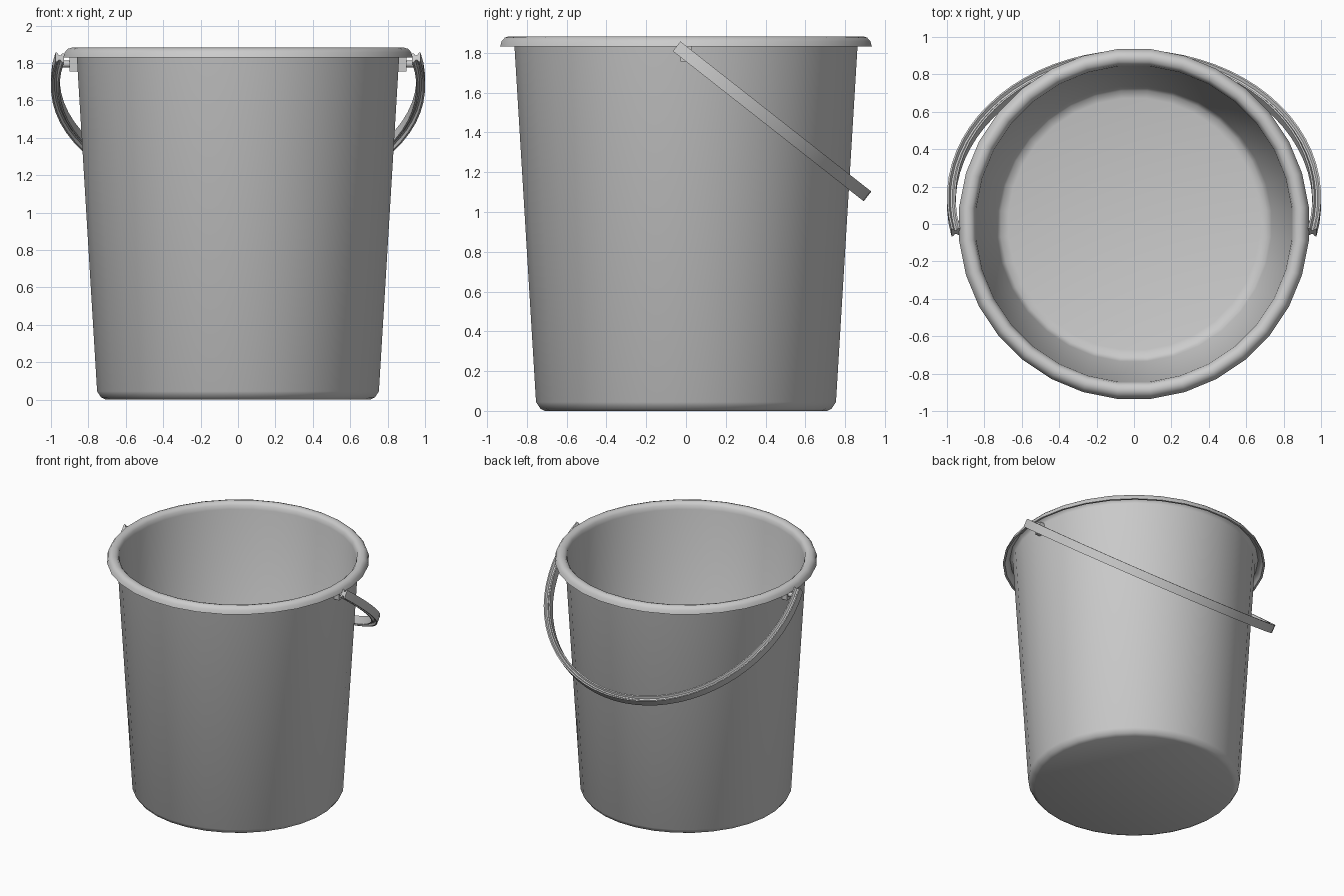
import bpy, bmesh, math
from mathutils import Vector

if "Cube" in bpy.data.objects:
    bpy.data.objects.remove(bpy.data.objects["Cube"])

SIDES = 32
PIVOT_Z = 1.795


def finish(name, bm, angle=40):
    bmesh.ops.remove_doubles(bm, verts=bm.verts, dist=1e-5)
    bmesh.ops.recalc_face_normals(bm, faces=bm.faces)
    me = bpy.data.meshes.new(name)
    bm.to_mesh(me)
    bm.free()
    ob = bpy.data.objects.new(name, me)
    bpy.context.collection.objects.link(ob)
    bpy.ops.object.select_all(action='DESELECT')
    ob.select_set(True)
    bpy.context.view_layer.objects.active = ob
    bpy.ops.object.shade_smooth_by_angle(angle=math.radians(angle))
    return ob


def bridge(bm, a, b, closed=True):
    n = len(a)
    for i in range(n if closed else n - 1):
        j = (i + 1) % n
        bm.faces.new((a[i], a[j], b[j], b[i]))


# Bucket: one lathed profile, outside bottom -> rolled hollow rim -> inside floor
profile = [(0.71, 0), (0.735, 0.012), (0.757, 0.045), (0.866, 1.835),
           (0.872, 1.855), (0.888, 1.866), (0.904, 1.863), (0.916, 1.85), (0.924, 1.83),
           (0.939, 1.83), (0.93, 1.858), (0.914, 1.876), (0.893, 1.882),
           (0.87, 1.876), (0.855, 1.86), (0.848, 1.83),
           (0.738, 0.06), (0.715, 0.03), (0.675, 0.02)]
bm = bmesh.new()
rings = []
for r, z in profile:
    rings.append([bm.verts.new((r * math.cos(a), r * math.sin(a), z))
                  for a in (2 * math.pi * (i + 0.5) / SIDES for i in range(SIDES))])
for a, b in zip(rings, rings[1:]):
    bridge(bm, a, b)
bm.faces.new(rings[0])
bm.faces.new(rings[-1])
finish("bucket", bm)

# Handle: I-shaped section swept along a circular arc in a tilted plane
down = Vector((0, 0.786, -0.618))
normal = Vector((0, 0.618, 0.786))
centre = Vector((0, 0, PIVOT_Z)) + down * 0.16
half = [(1.0, 0.031), (0.991, 0.031), (0.982, 0.016), (0.972, 0.016), (0.963, 0.031), (0.954, 0.031)]
section = half + [(r, -w) for r, w in reversed(half)]
start = -math.asin(0.22)
STEPS = 40
bm = bmesh.new()
rings = []
for i in range(STEPS + 1):
    t = start + (math.pi - 2 * start) * i / STEPS
    radial = Vector((math.cos(t), 0, 0)) + down * math.sin(t)
    rings.append([bm.verts.new(centre + radial * r + normal * w) for r, w in section])
for a, b in zip(rings, rings[1:]):
    bridge(bm, a, b)
# end caps in quads across the mirrored section
for ring in (rings[0], rings[-1]):
    n = len(ring)
    for k in range(n // 2 - 1):
        bm.faces.new((ring[k], ring[k + 1], ring[n - 2 - k], ring[n - 1 - k]))
finish("handle", bm, 30)

# Pivot mounts and pins on both sides
for side, label in ((1, "right"), (-1, "left")):
    bpy.ops.mesh.primitive_cube_add(size=1, location=(side * 0.876, 0, 1.795))
    mount = bpy.context.object
    mount.name = "handle_mount_" + label
    mount.scale = (0.05, 0.055, 0.08)
    bpy.ops.mesh.primitive_cylinder_add(vertices=16, radius=0.018, depth=0.08,
                                        location=(side * 0.935, 0, PIVOT_Z),
                                        rotation=(0, math.pi / 2, 0))
    pin = bpy.context.object
    pin.name = "handle_pin_" + label
    bpy.ops.object.shade_smooth_by_angle(angle=math.radians(40))
